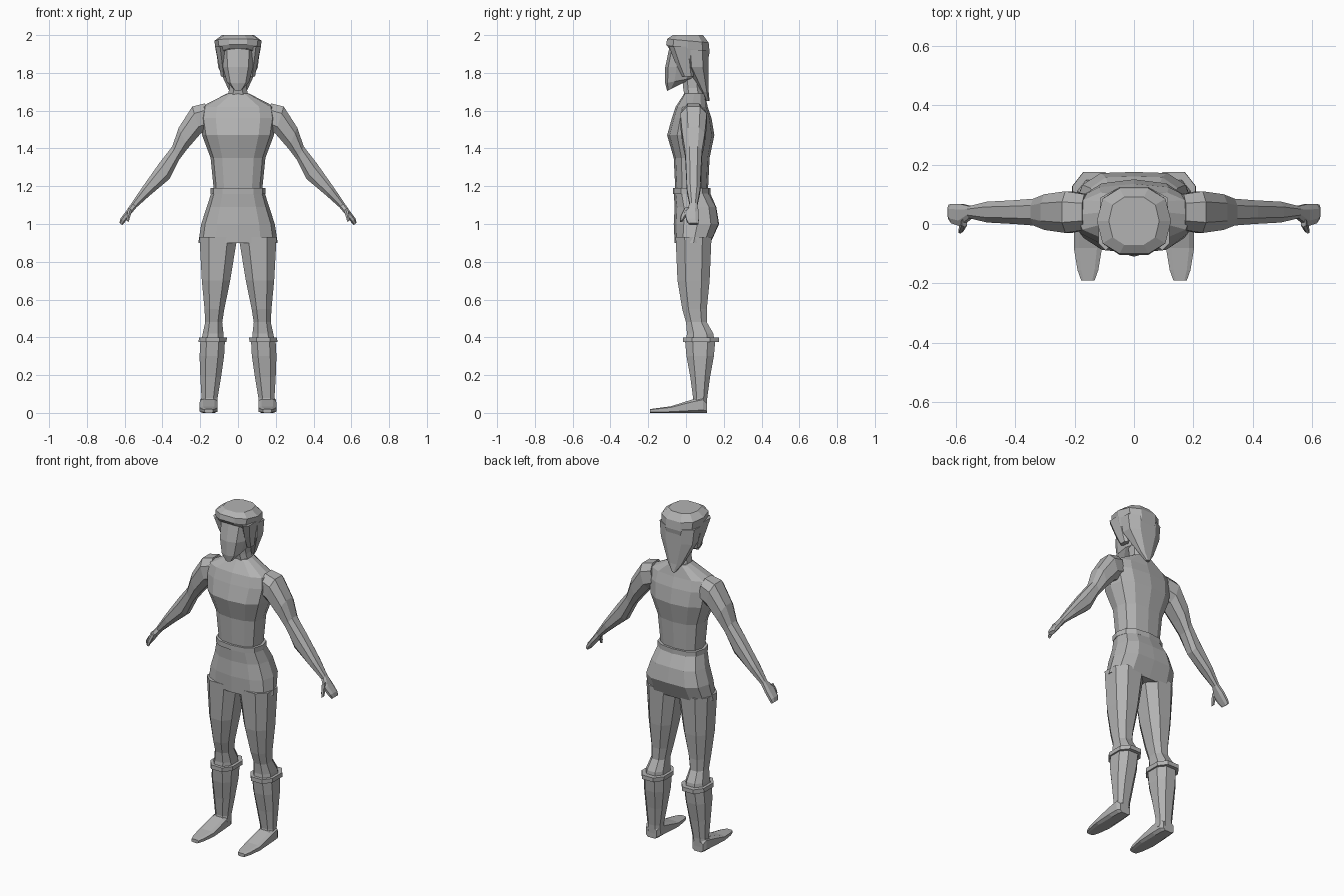
import bpy, bmesh
from math import sin, cos, tau
from mathutils import Vector

cube = bpy.data.objects.get("Cube")
if cube:
    bpy.data.objects.remove(cube)

grey = bpy.data.materials.new("plain grey")
grey.use_nodes = True
shade = .45
grey.diffuse_color = (shade, shade, shade, 1)
grey.node_tree.nodes["Principled BSDF"].inputs["Base Color"].default_value = grey.diffuse_color


def outline(sides, power, shift):
    """Unit superellipse, stretched to fill the unit square."""
    points = []
    for i in range(sides):
        angle = tau * (i + shift) / sides
        points.append([abs(value) ** power * (1 if value > 0 else -1)
                       for value in (round(cos(angle), 6), round(sin(angle), 6))])
    reach_x = max(x for x, y in points)
    reach_y = max(y for x, y in points)
    return [(x / reach_x, y / reach_y) for x, y in points]


def ring(width, depth, x=0, y=0, z=0, lean=0, rise=0):
    """Cross-section leaning sideways, and rising from front to back."""
    across = Vector((cos(lean), 0, sin(lean))) * width / 2
    along = Vector((0, depth, rise)) / 2
    return Vector((x, y, z)), across, along


def arm_ring(x, z, width, depth, y=.04):
    """Arm sections turn gradually from the shoulder to the fingers."""
    return ring(width, depth, x, y, z, lean=1.6 - 1.5 * x)


def leg_ring(z, width, depth, y):
    """Leg sections follow a line from the hip out to the ankle."""
    return ring(width, depth, .155 - .055 * z, y, z)


def foot_ring(y, width, height):
    """Foot sections stand upright on the floor."""
    return ring(width, 0, x=.155, y=y, z=height / 2, rise=height)


def loft(name, rings, sides=8, power=.8, shift=.5, mirror=1):
    """Skin a closed tube over a row of cross-sections."""
    bm = bmesh.new()
    shape = outline(sides, power, shift)
    loops = []
    for centre, across, along in rings:
        points = [centre + across * a + along * b for a, b in shape]
        loops.append([bm.verts.new((p.x * mirror, p.y, p.z)) for p in points])
    for low, high in zip(loops, loops[1:]):
        for i in range(sides):
            bm.faces.new((low[i - 1], low[i], high[i], high[i - 1]))
    bm.faces.new(loops[0])
    bm.faces.new(loops[-1])
    bmesh.ops.recalc_face_normals(bm, faces=bm.faces)
    mesh = bpy.data.meshes.new(name)
    bm.to_mesh(mesh)
    bm.free()
    mesh.materials.append(grey)
    part = bpy.data.objects.new(name, mesh)
    bpy.context.collection.objects.link(part)
    return part


# Torso, belt and skirt
loft("torso", [
    ring(z=1.15, width=.25, depth=.17, y=.03),
    ring(z=1.35, width=.29, depth=.19, y=.03),
    ring(z=1.47, width=.38, depth=.25, y=.025),
    ring(z=1.56, width=.41, depth=.21, y=.03),
    ring(z=1.62, width=.39, depth=.17, y=.03),
    ring(z=1.69, width=.12, depth=.11, y=.045),
], sides=12, shift=0)
loft("belt", [ring(z=z, width=.29, depth=.2, y=.03) for z in (1.16, 1.19)],
     sides=12, shift=0)
skirt = loft("skirt", [
    ring(z=1.17, width=.28, depth=.19, y=.03),
    ring(z=1.09, width=.33, depth=.23, y=.055),
    ring(z=1, width=.39, depth=.25, y=.06),
    ring(z=.9, width=.42, depth=.2, y=.04),
], sides=12, shift=0)
# Crease down the middle of the seat
for vertex in skirt.data.vertices:
    if abs(vertex.co.x) < .001 and vertex.co.y > .13:
        vertex.co.y -= .01

# Neck, head and hair
loft("neck", [
    ring(z=1.66, width=.12, depth=.1, y=.045),
    ring(z=1.72, width=.09, depth=.1, y=.035),
    ring(z=1.8, width=.09, depth=.1, y=.03)])
loft("head", [
    ring(z=1.72, width=.05, depth=.06, y=-.07, rise=.03),
    ring(z=1.76, width=.12, depth=.16, y=-.03, rise=.03),
    ring(z=1.83, width=.16, depth=.2, y=-.01),
    ring(z=1.95, width=.18, depth=.19, y=.01)], sides=10)
loft("hair_cap", [
    ring(z=1.88, width=.22, depth=.2, y=.01, rise=-.1),
    ring(z=1.93, width=.24, depth=.23, y=.01, rise=-.04),
    ring(z=1.97, width=.25, depth=.22, y=.01, rise=-.02),
    ring(z=2, width=.17, depth=.16, y=.01)], sides=10, shift=0)
loft("hair_back", [
    ring(z=1.92, width=.23, depth=.13, y=.055),
    ring(z=1.83, width=.21, depth=.12, y=.06),
    ring(z=1.7, width=.09, depth=.04, y=.1),
    ring(z=1.65, width=.02, depth=.02, y=.115)])

for word, mirror in (("left", 1), ("right", -1)):
    # Lock of hair that frames the face
    loft(word + "_hair_lock", [
        ring(x=.095, z=1.94, width=.05, depth=.12, y=-.03),
        ring(x=.085, z=1.86, width=.04, depth=.1, y=-.01),
        ring(x=.075, z=1.78, width=.03, depth=.06, y=.01),
    ], sides=6, mirror=mirror)

    # Arm, hand and thumb
    loft(word + "_arm", [
        arm_ring(x=.16, z=1.57, width=.14, depth=.12),
        arm_ring(x=.22, z=1.55, width=.15, depth=.14),
        arm_ring(x=.29, z=1.455, width=.12, depth=.12),
        arm_ring(x=.33, z=1.375, width=.08, depth=.09),
        arm_ring(x=.39, z=1.28, width=.1, depth=.08),
        arm_ring(x=.485, z=1.175, width=.06, depth=.07),
        arm_ring(x=.55, z=1.1, width=.035, depth=.04),
    ], mirror=mirror)
    loft(word + "_hand", [
        arm_ring(x=.55, z=1.1, width=.035, depth=.04),
        arm_ring(x=.58, z=1.06, width=.03, depth=.075, y=.03),
        arm_ring(x=.61, z=1.02, width=.03, depth=.065, y=.035),
        arm_ring(x=.62, z=1, width=.02, depth=.05),
    ], mirror=mirror)
    loft(word + "_thumb", [
        arm_ring(x=.57, z=1.08, width=.025, depth=.03, y=.005),
        arm_ring(x=.58, z=1.04, width=.02, depth=.03, y=-.015),
        arm_ring(x=.585, z=1.015, width=.015, depth=.015, y=-.025),
    ], sides=6, mirror=mirror)

    # Thigh, knee and calf
    loft(word + "_leg", [
        leg_ring(z=.93, width=.2, depth=.19, y=.04),
        leg_ring(z=.7, width=.15, depth=.17, y=.04),
        leg_ring(z=.55, width=.105, depth=.13, y=.045),
        leg_ring(z=.48, width=.09, depth=.11, y=.055),
        leg_ring(z=.42, width=.11, depth=.14, y=.075),
        leg_ring(z=.38, width=.12, depth=.15, y=.075),
    ], mirror=mirror)

    # Boot with a turned cuff
    loft(word + "_boot", [
        leg_ring(z=.38, width=.13, depth=.16, y=.075),
        leg_ring(z=.3, width=.13, depth=.145, y=.075),
        leg_ring(z=.19, width=.11, depth=.105, y=.075),
        leg_ring(z=.08, width=.085, depth=.075, y=.075),
        leg_ring(z=.03, width=.09, depth=.08, y=.07),
    ], mirror=mirror)
    loft(word + "_boot_cuff", [leg_ring(z=z, width=.148, depth=.19, y=.08)
                               for z in (.375, .4)], mirror=mirror)
    loft(word + "_foot", [
        foot_ring(y=.11, width=.07, height=.06),
        foot_ring(y=.09, width=.09, height=.085),
        foot_ring(y=.03, width=.095, height=.07),
        foot_ring(y=-.08, width=.095, height=.035),
        foot_ring(y=-.155, width=.07, height=.025),
        foot_ring(y=-.19, width=.045, height=.02),
    ], power=.5, mirror=mirror)
